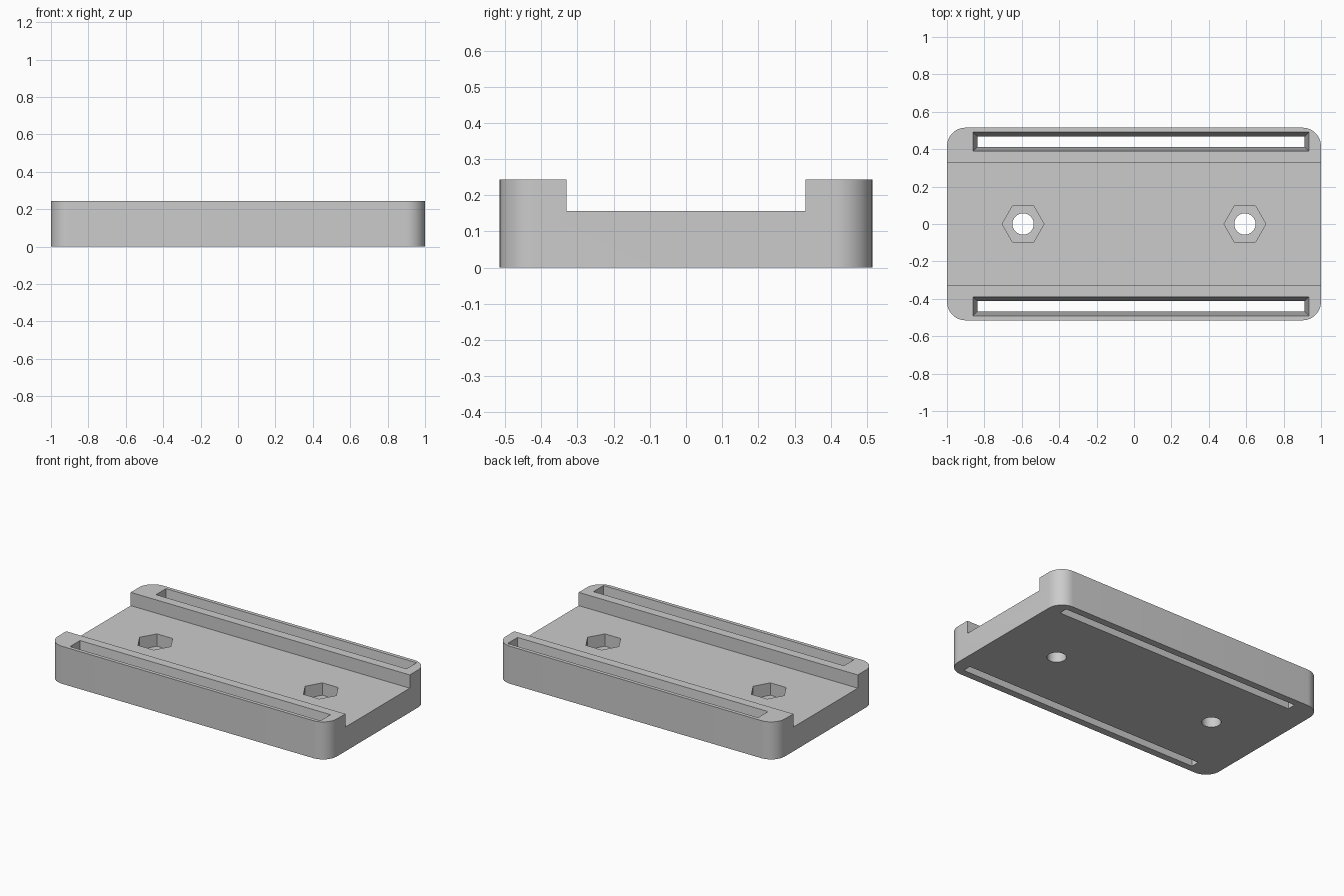
import bpy, bmesh, math

# Overall dimensions
HALF_X, HALF_Y = 1.0, 0.515
HEIGHT, FLOOR_Z = 0.243, 0.157
CHANNEL_HALF = 0.33
CORNER = 0.1
NUT_X, NUT_R, NUT_DEPTH, BOLT_R = 0.593, 0.112, 0.08, 0.057
EPS = 0.02

cube = bpy.data.objects.get("Cube")
if cube:
    bpy.data.objects.remove(cube, do_unlink=True)

grey = bpy.data.materials.new("light_grey")
grey.use_nodes = True
colour = (0.6, 0.6, 0.6, 1)
grey.diffuse_color = colour
grey.node_tree.nodes["Principled BSDF"].inputs["Base Color"].default_value = colour


def rounded_rect(hx, hy, r, steps=14):
    """Outline of a rectangle with rounded corners."""
    pts = []
    for i, (sx, sy) in enumerate([(1, 1), (-1, 1), (-1, -1), (1, -1)]):
        for k in range(steps + 1):
            a = math.pi / 2 * (i + k / steps)
            pts.append((sx * (hx - r) + r * math.cos(a), sy * (hy - r) + r * math.sin(a)))
    return pts


def polygon(x, y, r, sides):
    return [(x + r * math.cos(math.tau * i / sides), y + r * math.sin(math.tau * i / sides))
            for i in range(sides)]


def rect(x0, x1, y0, y1):
    return [(x0, y0), (x1, y0), (x1, y1), (x0, y1)]


def loft(name, bottom, top, z0, z1):
    """Solid between two outlines with the same number of points."""
    bm = bmesh.new()
    low = [bm.verts.new((x, y, z0)) for x, y in bottom]
    high = [bm.verts.new((x, y, z1)) for x, y in top]
    bm.faces.new(low[::-1])
    bm.faces.new(high)
    for i in range(len(low)):
        j = (i + 1) % len(low)
        bm.faces.new((low[i], low[j], high[j], high[i]))
    mesh = bpy.data.meshes.new(name)
    bm.to_mesh(mesh)
    bm.free()
    mesh.materials.append(grey)
    obj = bpy.data.objects.new(name, mesh)
    bpy.context.collection.objects.link(obj)
    return obj


def prism(name, outline, z0, z1):
    return loft(name, outline, outline, z0, z1)


def carve(target, cutter):
    """Subtract the cutter from the target and discard it."""
    cutter.hide_render = True
    mod = target.modifiers.new("cut", 'BOOLEAN')
    mod.operation = 'DIFFERENCE'
    mod.solver = 'EXACT'
    mod.object = cutter
    bpy.context.view_layer.objects.active = target
    bpy.ops.object.modifier_apply(modifier=mod.name)
    bpy.data.objects.remove(cutter, do_unlink=True)


# Plate with rounded corners
plate = prism("mounting_plate", rounded_rect(HALF_X, HALF_Y, CORNER), 0, HEIGHT)

# Long channel between the two rails
carve(plate, prism("channel_cutter", rect(-1.2, 1.2, -CHANNEL_HALF, CHANNEL_HALF),
                   FLOOR_Z, HEIGHT + 0.1))

# Tapered slot through each rail, wider at the top
taper = 0.023 / HEIGHT
for y in (-0.44, 0.44):
    def slot(z):
        grow = taper * z
        return rect(-0.837 - grow, 0.912 + grow, y - 0.028 - grow, y + 0.028 + grow)
    carve(plate, loft("slot_cutter", slot(-EPS), slot(HEIGHT + EPS), -EPS, HEIGHT + EPS))

# Hexagonal nut pockets and bolt holes
for x in (-NUT_X, NUT_X):
    carve(plate, prism("nut_cutter", polygon(x, 0, NUT_R, 6), FLOOR_Z - NUT_DEPTH, FLOOR_Z + EPS))
    carve(plate, prism("bolt_cutter", polygon(x, 0, BOLT_R, 40), -EPS, FLOOR_Z))

# Smooth round corners and holes, keep edges crisp
bpy.ops.object.select_all(action='DESELECT')
plate.select_set(True)
bpy.context.view_layer.objects.active = plate
bpy.ops.object.shade_smooth_by_angle(angle=math.radians(30))
